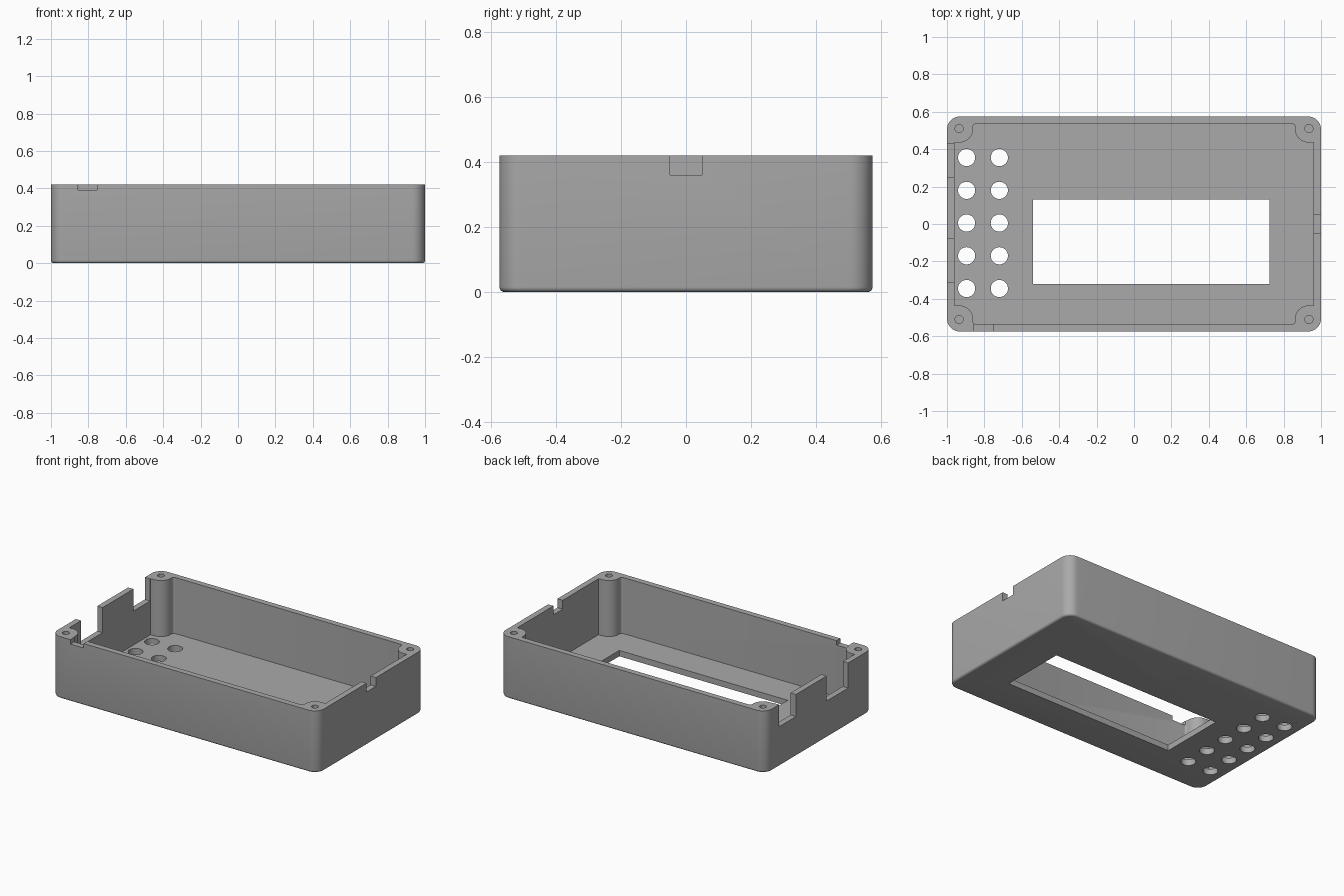
import bpy, bmesh
from math import cos, sin, pi, radians

cube = bpy.data.objects.get("Cube")
if cube:
    bpy.data.objects.remove(cube, do_unlink=True)

HX, HY, H = 1.0, 0.575, 0.42      # outer half sizes and height
WALL, FLOOR = 0.04, 0.04
POST_X, POST_Y, POST_R = 0.935, 0.51, 0.075

grey = bpy.data.materials.new("plain grey")
grey.use_nodes = True
colour = (0.4, 0.4, 0.4, 1)
grey.diffuse_color = colour
grey.node_tree.nodes["Principled BSDF"].inputs["Base Color"].default_value = colour


def arc(cx, cy, r, a0, a1, n=10):
    """Points along an arc, angles in degrees."""
    steps = [radians(a0 + (a1 - a0) * i / n) for i in range(n + 1)]
    return [(cx + r * cos(a), cy + r * sin(a)) for a in steps]


def four_corners(corner):
    """Mirror the +x +y corner path into a closed counterclockwise outline."""
    back = corner[::-1]
    return (corner + [(-x, y) for x, y in back]
            + [(-x, -y) for x, y in corner] + [(x, -y) for x, y in back])


def prism(name, outline, z0, z1):
    """Extrude an outline upward into a closed solid."""
    bm = bmesh.new()
    base = bm.faces.new([bm.verts.new((x, y, z0)) for x, y in outline])
    top = bmesh.ops.extrude_face_region(bm, geom=[base])["geom"]
    bmesh.ops.translate(bm, vec=(0, 0, z1 - z0),
                        verts=[v for v in top if isinstance(v, bmesh.types.BMVert)])
    bmesh.ops.recalc_face_normals(bm, faces=bm.faces)
    mesh = bpy.data.meshes.new(name)
    bm.to_mesh(mesh)
    bm.free()
    mesh.materials.append(grey)
    ob = bpy.data.objects.new(name, mesh)
    bpy.context.collection.objects.link(ob)
    return ob


def apply_modifier(ob, mod):
    bpy.context.view_layer.objects.active = ob
    bpy.ops.object.modifier_apply(modifier=mod.name)


def cut(ob, outline, z0, z1):
    """Subtract a prism, then discard the cutter."""
    cutter = prism("cutter", outline, z0, z1)
    cutter.hide_render = True
    mod = ob.modifiers.new("cut", 'BOOLEAN')
    mod.operation, mod.solver, mod.object = 'DIFFERENCE', 'EXACT', cutter
    apply_modifier(ob, mod)
    bpy.data.objects.remove(cutter, do_unlink=True)


def rect(x0, x1, y0, y1):
    return [(x0, y0), (x1, y0), (x1, y1), (x0, y1)]


def circle(x, y, r, n=32):
    return arc(x, y, r, 0, 360 * (n - 1) / n, n - 1)


# Rounded outer block with a softened bottom rim
R = 0.07
case = prism("enclosure_shell", four_corners(arc(HX - R, HY - R, R, 0, 90)), 0, H)
bm = bmesh.new()
bm.from_mesh(case.data)
rim = [e for e in bm.edges if all(v.co.z < 0.001 for v in e.verts)]
bmesh.ops.bevel(bm, geom=rim, offset=0.015, segments=4, profile=0.5, affect='EDGES')
bm.to_mesh(case.data)
bm.free()

# Cavity that leaves a screw post standing in each corner
ix, iy, f = HX - WALL, HY - WALL, 0.012
px = POST_X - POST_R
corner = ([(ix, POST_Y - POST_R)] + arc(POST_X, POST_Y, POST_R, 270, 180)
          + arc(px - f, iy - f, f, 0, 90, 4))
cut(case, four_corners(corner), FLOOR, H + 0.1)

# Screw holes in the posts
for sx in (-1, 1):
    for sy in (-1, 1):
        cut(case, circle(sx * POST_X, sy * POST_Y, 0.022, 20), 0.12, H + 0.1)

# Display window and two columns of button holes through the floor
cut(case, rect(-0.54, 0.725, -0.32, 0.13), -0.1, 0.1)
for x in (-0.895, -0.72):
    for i in range(5):
        cut(case, circle(x, 0.355 - 0.175 * i, 0.046), -0.1, 0.1)

# Cable notches in the wall tops
cut(case, rect(-1.1, -0.95, 0.25, 0.43), H - 0.15, H + 0.1)
cut(case, rect(-1.1, -0.95, -0.31, -0.08), H - 0.17, H + 0.1)
cut(case, rect(0.95, 1.1, -0.05, 0.05), H - 0.06, H + 0.1)
cut(case, rect(-0.855, -0.755, -0.7, -0.53), H - 0.03, H + 0.1)

bpy.ops.object.select_all(action='DESELECT')
case.select_set(True)
bpy.context.view_layer.objects.active = case
bpy.ops.object.shade_smooth_by_angle(angle=radians(30))
